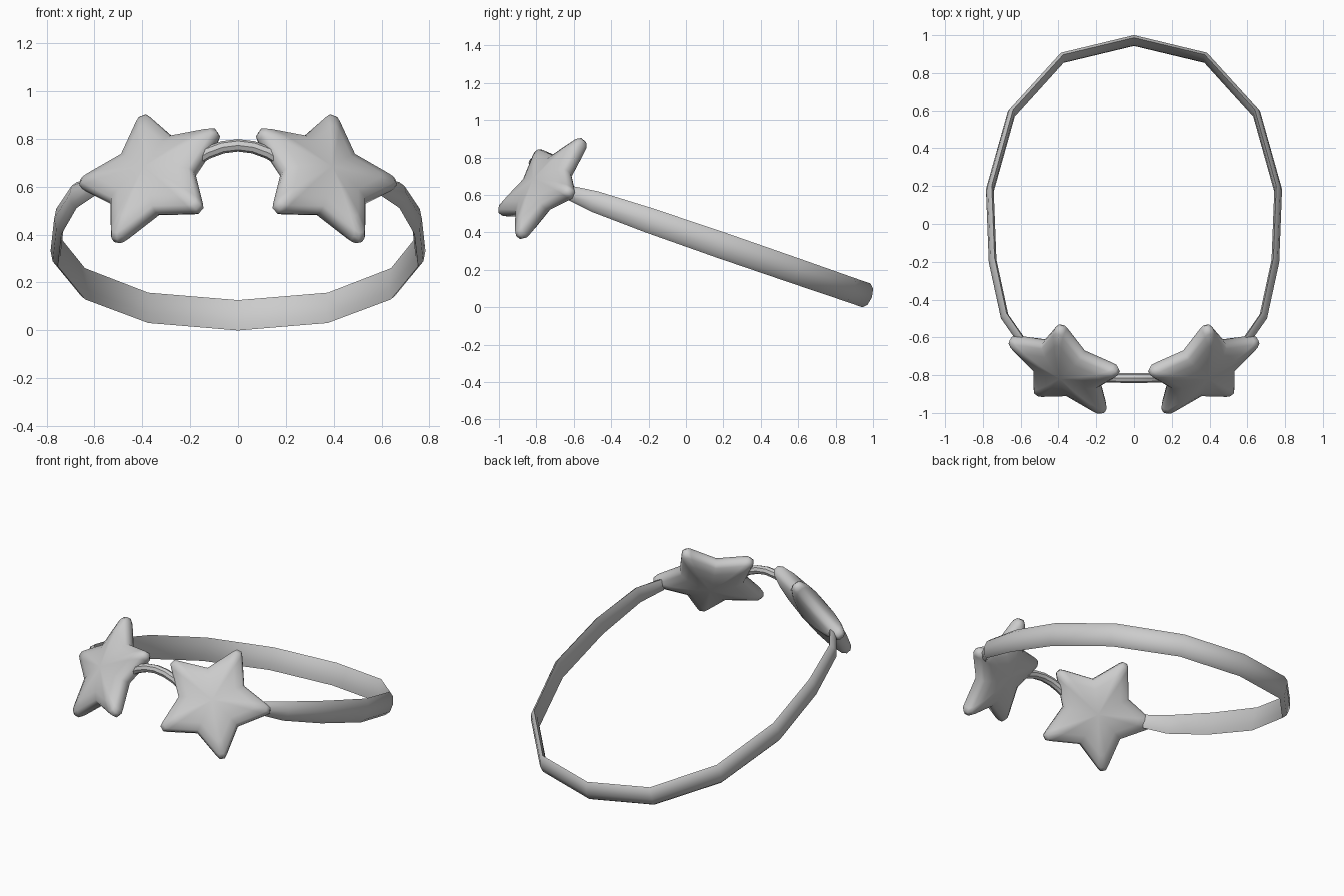
import bpy, bmesh, math
from mathutils import Vector

if "Cube" in bpy.data.objects:
    bpy.data.objects.remove(bpy.data.objects["Cube"])


def finish(name, bm, angle=40):
    bmesh.ops.recalc_face_normals(bm, faces=bm.faces)
    mesh = bpy.data.meshes.new(name)
    bm.to_mesh(mesh)
    bm.free()
    ob = bpy.data.objects.new(name, mesh)
    bpy.context.collection.objects.link(ob)
    bpy.context.view_layer.objects.active = ob
    ob.select_set(True)
    bpy.ops.object.shade_smooth_by_angle(angle=math.radians(angle))
    ob.select_set(False)
    return ob


def sweep(name, path, section, up, scales=None):
    # sweep a (radial, height) section along an open path
    bm = bmesh.new()
    rings = []
    for i, p in enumerate(path):
        a, b = path[max(i - 1, 0)], path[min(i + 1, len(path) - 1)]
        out = (b - a).normalized().cross(up).normalized()
        s = scales[i] if scales else 1
        rings.append([bm.verts.new(p + out * r + up * h * s) for r, h in section])
    n = len(section)
    for A, B in zip(rings, rings[1:]):
        for j in range(n):
            bm.faces.new((A[j], A[(j + 1) % n], B[(j + 1) % n], B[j]))
    bm.faces.new(rings[0])
    bm.faces.new(rings[-1])
    return finish(name, bm)


# head strap: tilted faceted loop, domed outside and nearly flat inside
half = [(0.375, 0.875), (0.64, 0.583), (0.753, 0.18), (0.738, -0.2), (0.675, -0.49), (0.59, -0.61)]
half_w = [1, 1.03, 1.05, 1.0, 0.85, 0.6]
plan = [(-x, y) for x, y in reversed(half)] + [(0, 0.965)] + half
widths = half_w[::-1] + [1] + half_w
strap_path = [Vector((x, y, 0.063 + 0.345 * (0.965 - y))) for x, y in plan]
strap_up = Vector((0, 0.326, 0.945)).normalized()
strap_section = [(0, 0.067), (-0.022, 0.045), (-0.031, 0), (-0.022, -0.045),
                 (0, -0.067), (0.01, -0.03), (0.01, 0.03)]
strap_section = [(-r, h) for r, h in strap_section]
# path runs left -> back -> right, so tangent x up points outward
strap_section = [(-r, h) for r, h in strap_section]
sweep("strap", strap_path, strap_section, strap_up, widths)

# nose bridge: thin arched rod joining the stars
bridge_path = [Vector((x, -0.815 + 0.1 * x * x, 0.773 - 1.9 * x * x))
               for x in (-0.2, -0.13, -0.065, 0, 0.065, 0.13, 0.2)]
circle = [(0.026 * math.cos(k * math.pi / 4), 0.026 * math.sin(k * math.pi / 4)) for k in range(8)]
sweep("bridge", bridge_path, circle, Vector((0, 1, 0)))


# puffy star frames
def star(name, side):
    c = Vector((0.361, -0.764, 0.642))
    u = Vector((0.030, 0.211, 0.241)).normalized()
    v = Vector((0.302, 0.1015, -0.0967))
    v = (v - u * v.dot(u)).normalized()
    nrm = v.cross(u).normalized()
    outline = []
    for k in range(5):
        a = math.radians(72 * k)
        for r, d in ((0.312, -5.5), (0.332, -2.5), (0.332, 2.5), (0.312, 5.5), (0.2, 36)):
            t = a + math.radians(d)
            outline.append((r * math.cos(t), r * math.sin(t)))
    layers = [(0.4, -0.07), (0.72, -0.055), (0.94, -0.034), (1, -0.014),
              (1, 0.014), (0.94, 0.034), (0.72, 0.055), (0.4, 0.07)]
    bm = bmesh.new()

    def vert(a, b, h):
        p = c + u * a + v * b + nrm * h
        return bm.verts.new((p.x * side, p.y, p.z))
    rings = [[vert(a * s, b * s, h) for a, b in outline] for s, h in layers]
    n = len(outline)
    for A, B in zip(rings, rings[1:]):
        for j in range(n):
            bm.faces.new((A[j], A[(j + 1) % n], B[(j + 1) % n], B[j]))
    for ring, h in ((rings[0], -0.078), (rings[-1], 0.078)):
        mid = vert(0, 0, h)
        for j in range(n):
            bm.faces.new((ring[j], ring[(j + 1) % n], mid))
    finish(name, bm, 60)


star("star_right", 1)
star("star_left", -1)
